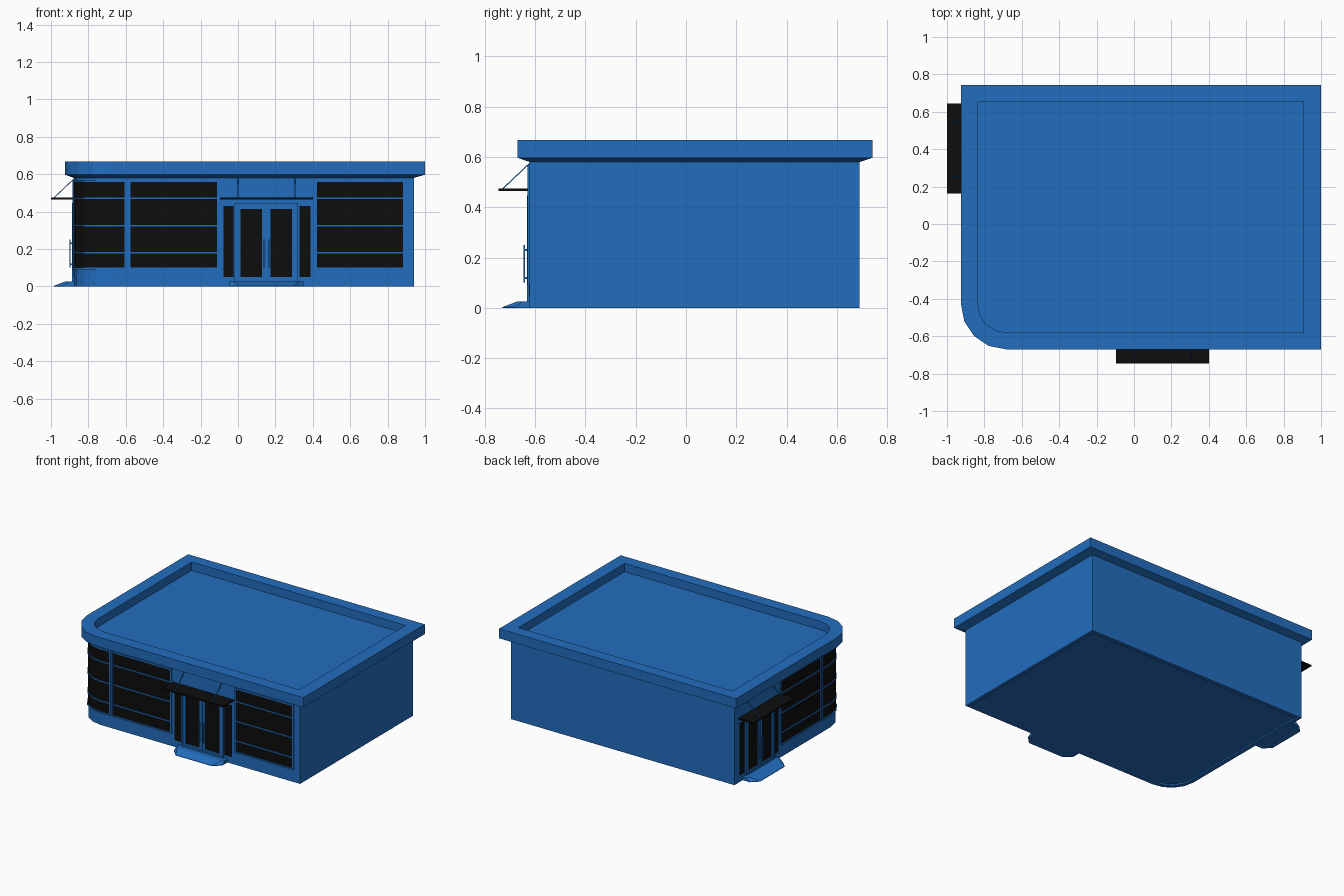
import bpy
import bmesh
import math

if "Cube" in bpy.data.objects:
    bpy.data.objects.remove(bpy.data.objects["Cube"])


def material(name, colour):
    m = bpy.data.materials.new(name)
    m.use_nodes = True
    m.diffuse_color = colour
    m.node_tree.nodes["Principled BSDF"].inputs["Base Color"].default_value = colour
    return m


BLUE = material("blue paint", (0.016, 0.155, 0.52, 1))
BLACK = material("black glass", (0.004, 0.004, 0.004, 1))

WALL = -0.622                    # front wall plane
CX, CY, RADIUS = -0.685, -0.43, 0.192   # rounded corner


def to_side(p):
    """Swap a point on the front wall over to the matching side wall."""
    return (p[1] - 0.255, p[0] * 0.97 + 0.255, p[2])


def build(name, solids, mat, side=False):
    """Make one object from solids, each a stack of matching rings."""
    bm = bmesh.new()
    for rings in solids:
        loops = [[bm.verts.new(to_side(p) if side else p) for p in r] for r in rings]
        n = len(loops[0])
        for a, b in zip(loops, loops[1:]):
            for i in range(n):
                j = (i + 1) % n
                bm.faces.new((a[i], a[j], b[j], b[i]))
        bm.faces.new(loops[0][::-1])
        bm.faces.new(loops[-1])
    bmesh.ops.recalc_face_normals(bm, faces=bm.faces[:])
    me = bpy.data.meshes.new(name)
    bm.to_mesh(me)
    bm.free()
    me.materials.append(mat)
    ob = bpy.data.objects.new(name, me)
    bpy.context.collection.objects.link(ob)
    return ob


def ring(points, z):
    return [(x, y, z) for x, y in points]


def prism(points, z0, z1):
    return [ring(points, z0), ring(points, z1)]


def panel(x0, x1, z0, z1, out, back=0.005):
    """A slab on the front wall standing out from it."""
    ya, yb = WALL - out, WALL + back
    return prism([(x0, ya), (x1, ya), (x1, yb), (x0, yb)], z0, z1)


def frame(x0, x1, z0, z1, w, out):
    return [panel(x0, x0 + w, z0, z1, out), panel(x1 - w, x1, z0, z1, out),
            panel(x0 + w, x1 - w, z0, z0 + w, out), panel(x0 + w, x1 - w, z1 - w, z1, out)]


def arc(r):
    steps = [math.pi * (1 + i / 8) for i in range(5)]
    return [(CX + r * math.cos(a), CY + r * math.sin(a)) for a in steps]


def plan(grow, right, back):
    """Building outline with one rounded corner."""
    r = RADIUS + grow
    return arc(r) + [(right, CY - r), (right, back), (CX - r, back)]


# Walls with a shallow recess under the floor
walls = plan(0, 0.94, 0.69)
floor = plan(-0.03, 0.91, 0.66)
build("walls", [[ring(floor, 0.01), ring(floor, 0), ring(walls, 0), ring(walls, 0.58)]], BLUE)

# Overhanging roof with a parapet
eaves = plan(0.048, 1.0, 0.742)
deck = plan(-0.042, 0.905, 0.655)
build("roof", [[ring(walls, 0.58), ring(eaves, 0.597), ring(eaves, 0.668),
                ring(deck, 0.668), ring(deck, 0.607)]], BLUE)

# Windows
BOTTOM, TOP = 0.09, 0.57
MULLIONS = (0.18, 0.325, 0.47)


def window(name, x0, x1, side=False):
    bars = frame(x0, x1, BOTTOM, TOP, 0.011, 0.008)
    bars += [panel(x0, x1, z - 0.004, z + 0.004, 0.007) for z in MULLIONS]
    build(name + "_frame", bars, BLUE, side)
    build(name + "_glass", [panel(x0 + 0.005, x1 - 0.005, BOTTOM + 0.005, TOP - 0.005, 0.002)],
          BLACK, side)


window("front_right_window", -0.585, -0.1)
window("front_left_window", 0.412, 0.892)
window("side_window", -0.585, -0.1, True)

# Wraparound corner window
START = -0.597


def corner_band(z0, z1, out):
    def path(o):
        end = to_side((START, WALL - o, 0))[:2]
        return [end] + arc(RADIUS + o) + [(START, WALL - o)]
    return prism(path(out) + path(-0.005)[::-1], z0, z1)


build("corner_window_glass", [corner_band(BOTTOM + 0.005, TOP - 0.005, 0.002)], BLACK)
rails = [corner_band(z - 0.004, z + 0.004, 0.007) for z in MULLIONS]
rails += [corner_band(BOTTOM, BOTTOM + 0.011, 0.008), corner_band(TOP - 0.011, TOP, 0.008)]
build("corner_window_rails", rails, BLUE)
for side in (False, True):
    build("corner_window_post", [panel(START - 0.011, START, BOTTOM, TOP, 0.008)], BLUE, side)


# Entrances, one on the front and one on the side
def entrance(prefix, side):
    def add(part, solids, mat):
        build(prefix + "_" + part, solids, mat, side)

    add("door_frame", frame(-0.02, 0.322, 0.025, 0.446, 0.012, 0.011), BLUE)
    leaves = frame(-0.008, 0.149, 0.03, 0.436, 0.021, 0.007)
    leaves += frame(0.153, 0.31, 0.03, 0.436, 0.021, 0.007)
    add("door_leaves", leaves, BLUE)
    add("door_glass", [panel(0.01, 0.128, 0.045, 0.42, 0.002),
                       panel(0.174, 0.3, 0.045, 0.42, 0.002)], BLACK)
    add("sidelights", [panel(-0.078, -0.024, 0.05, 0.43, 0.002),
                       panel(0.328, 0.388, 0.05, 0.43, 0.002)], BLACK)

    # Pull handles
    handles = []
    for x in (0.137, 0.168):
        handles.append(panel(x - 0.004, x + 0.004, 0.1, 0.25, 0.025, -0.018))
        handles += [panel(x - 0.003, x + 0.003, z, z + 0.008, 0.02) for z in (0.115, 0.227)]
    add("door_handles", handles, BLUE)

    # Thin canopy on two slanted rods
    add("canopy", [panel(-0.096, 0.401, 0.464, 0.474, 0.123)], BLACK)
    rods = []
    for x in (0.0, 0.305):
        ends = []
        for y, z in ((WALL - 0.113, 0.468), (WALL + 0.003, 0.578)):
            ends.append([(x - 0.003, y, z - 0.003), (x + 0.003, y, z - 0.003),
                         (x + 0.003, y, z + 0.003), (x - 0.003, y, z + 0.003)])
        rods.append(ends)
    add("canopy_rods", rods, BLUE)

    # Sloped step with clipped corners
    def step(edge, clip, z):
        y = WALL - edge
        return ring([(-0.045, WALL + 0.005), (-0.045, y + clip), (clip - 0.045, y),
                     (0.35 - clip, y), (0.35, y + clip), (0.35, WALL + 0.005)], z)

    add("step", [[step(0.108, 0.05, 0), step(0.108, 0.05, 0.003), step(0.05, 0.02, 0.025)]], BLUE)


entrance("front", False)
entrance("side", True)
